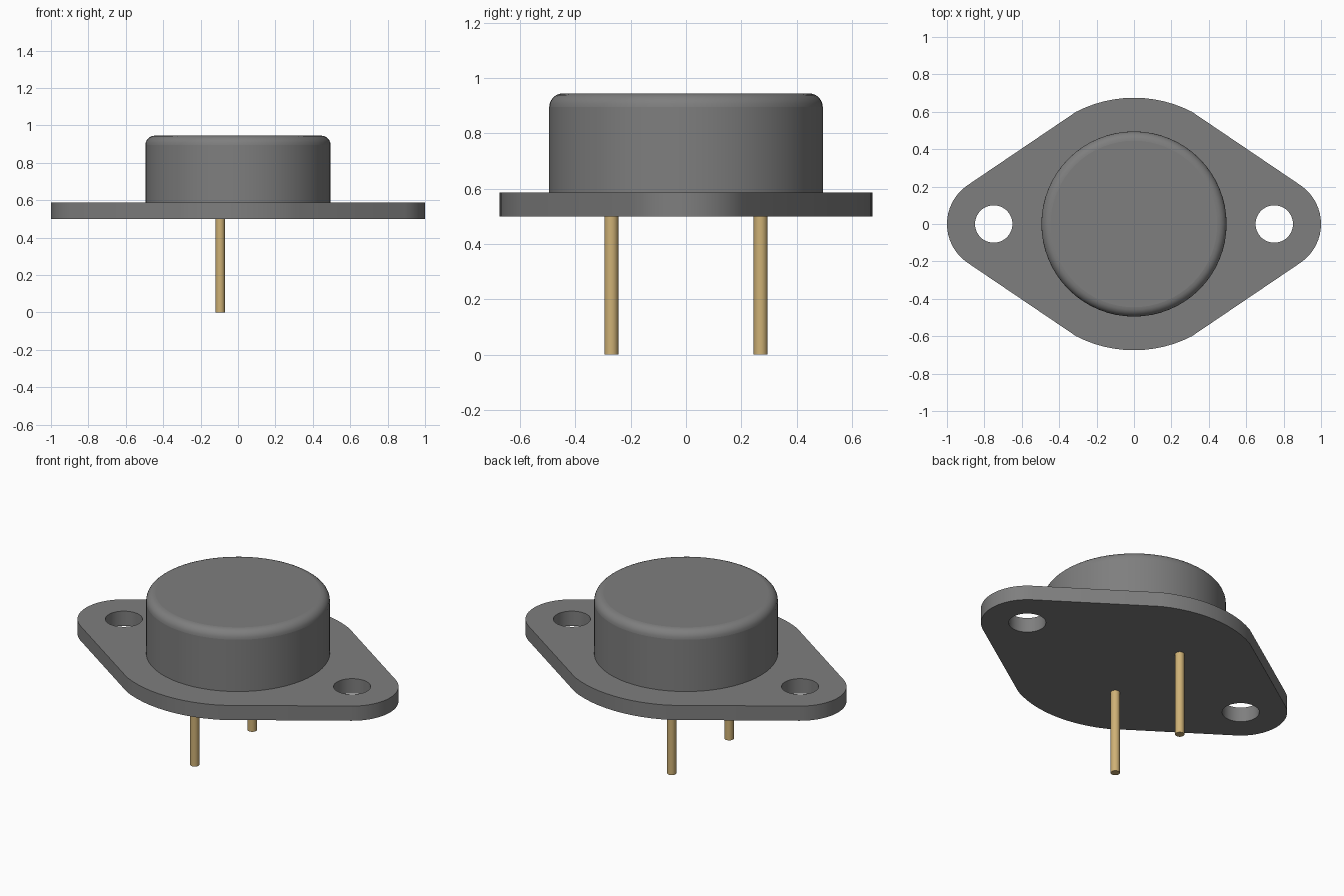
import bpy, bmesh
from math import cos, sin, radians, pi

cube = bpy.data.objects.get("Cube")
if cube:
    bpy.data.objects.remove(cube, do_unlink=True)


def make_material(name, color):
    mat = bpy.data.materials.new(name)
    mat.use_nodes = True
    mat.diffuse_color = color
    mat.node_tree.nodes["Principled BSDF"].inputs["Base Color"].default_value = color
    return mat


grey = make_material("case grey", (0.21, 0.21, 0.21, 1))
tan = make_material("pin tan", (0.62, 0.44, 0.18, 1))


def finish(obj, mat):
    obj.data.materials.clear()
    obj.data.materials.append(mat)
    bpy.ops.object.select_all(action="DESELECT")
    obj.select_set(True)
    bpy.context.view_layer.objects.active = obj
    bpy.ops.object.shade_smooth_by_angle(angle=radians(30))


def arc(cx, radius, start, end, steps):
    angles = [radians(start + (end - start) * i / steps) for i in range(steps + 1)]
    return [(cx + radius * cos(a), radius * sin(a)) for a in angles]


def cylinder(name, x, y, bottom, top, radius, sides, mat):
    bpy.ops.mesh.primitive_cylinder_add(
        vertices=sides, radius=radius, depth=top - bottom,
        location=(x, y, (bottom + top) / 2))
    obj = bpy.context.object
    obj.name = name
    finish(obj, mat)
    return obj


BASE, DECK, TOP = 0.5, 0.587, 0.945
HOLE_X, END_R, SIDE_R = 0.75, 0.25, 0.675

# Mounting flange: rounded diamond outline with two bolt holes
outline = (arc(HOLE_X, END_R, -55.5, 55.5, 16) + arc(0, SIDE_R, 62.7, 117.3, 12)
           + arc(-HOLE_X, END_R, 124.5, 235.5, 16) + arc(0, SIDE_R, 242.7, 297.3, 12))
holes = [arc(x, 0.1, 0, 352.5, 47) for x in (-HOLE_X, HOLE_X)]

bm = bmesh.new()
edges = []
for loop in [outline] + holes:
    verts = [bm.verts.new((x, y, BASE)) for x, y in loop]
    edges += [bm.edges.new((verts[i - 1], verts[i])) for i in range(len(verts))]
bmesh.ops.triangle_fill(bm, use_beauty=True, use_dissolve=False, edges=edges)
extruded = bmesh.ops.extrude_face_region(bm, geom=bm.faces[:], use_keep_orig=True)
raised = [g for g in extruded["geom"] if isinstance(g, bmesh.types.BMVert)]
bmesh.ops.translate(bm, vec=(0, 0, DECK - BASE), verts=raised)
bmesh.ops.recalc_face_normals(bm, faces=bm.faces[:])
mesh = bpy.data.meshes.new("mounting_flange")
bm.to_mesh(mesh)
bm.free()
flange = bpy.data.objects.new("mounting_flange", mesh)
bpy.context.collection.objects.link(flange)
finish(flange, grey)

# Round can with a softened top rim
can = cylinder("can", 0, 0, DECK, TOP, 0.495, 64, grey)
bm = bmesh.new()
bm.from_mesh(can.data)
half = (TOP - DECK) / 2
rim = [e for e in bm.edges if all(v.co.z > half - 0.01 for v in e.verts)]
bmesh.ops.bevel(bm, geom=rim, offset=0.05, segments=6, profile=0.5, affect="EDGES")
bm.to_mesh(can.data)
bm.free()
finish(can, grey)

# Two lead pins, offset toward the right side
for name, y in (("front_pin", -0.27), ("back_pin", 0.27)):
    cylinder(name, -0.095, y, 0, BASE, 0.025, 24, tan)
